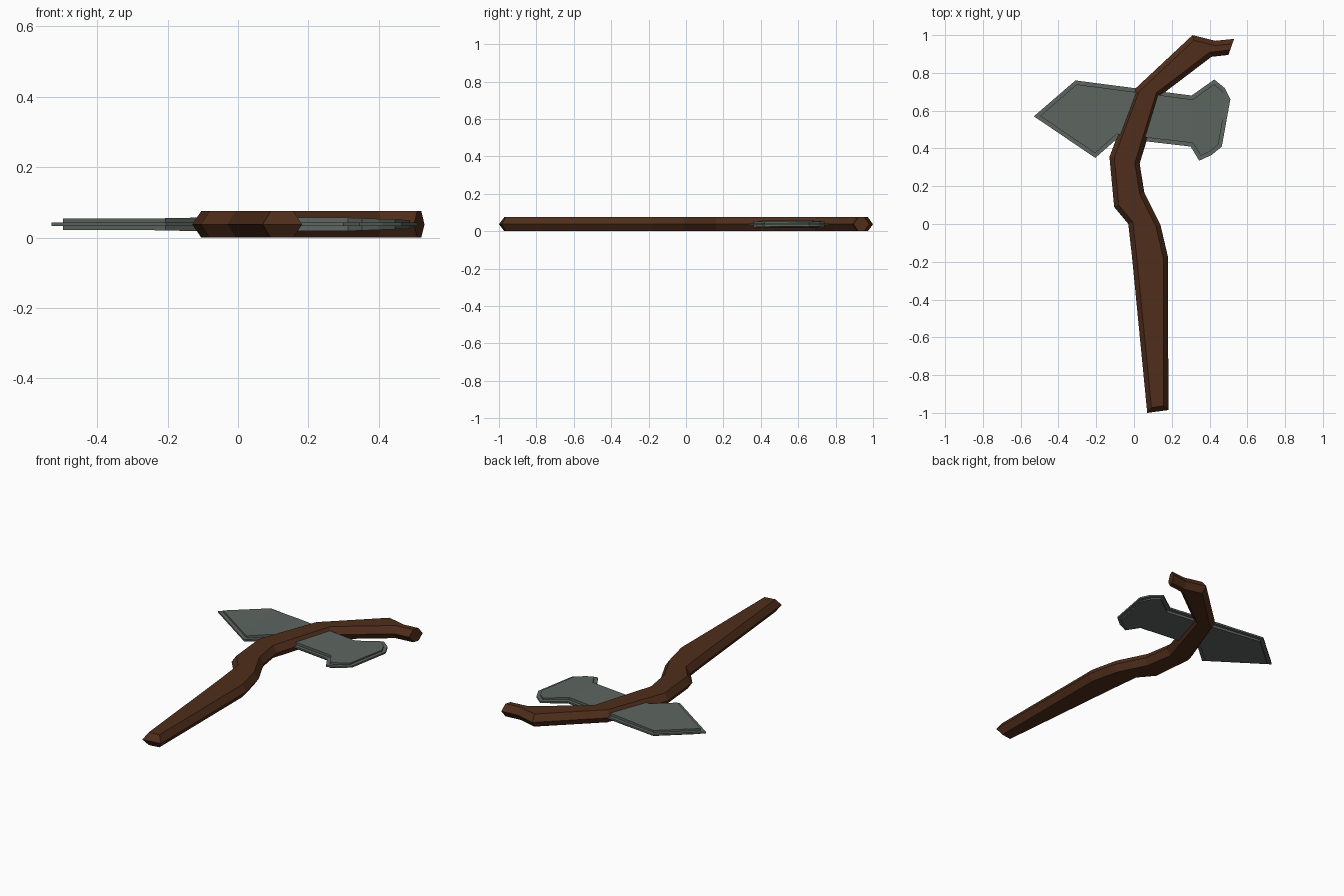
import bpy, bmesh
from mathutils import Vector

if "Cube" in bpy.data.objects:
    bpy.data.objects.remove(bpy.data.objects["Cube"])

MID = 0.0375  # height of the symmetry plane


def material(name, rgb):
    m = bpy.data.materials.new(name)
    m.diffuse_color = (*rgb, 1)
    m.use_nodes = True
    m.node_tree.nodes["Principled BSDF"].inputs["Base Color"].default_value = m.diffuse_color
    return m


def inset(pts, d, square_edges=()):
    """Mitred inward offset of a clockwise outline; listed edges stay put."""
    n = len(pts)
    out = []
    for i in range(n):
        a, b, c = (Vector(pts[(i + k) % n]) for k in (-1, 0, 1))
        e1, e2 = (b - a).normalized(), (c - b).normalized()
        n1, n2 = Vector((e1.y, -e1.x)), Vector((e2.y, -e2.x))
        d1 = 0 if (i - 1) % n in square_edges else d
        d2 = 0 if i in square_edges else d
        det = n1.x * n2.y - n1.y * n2.x
        out.append((b.x + (d1 * n2.y - d2 * n1.y) / det,
                    b.y + (n1.x * d2 - n2.x * d1) / det))
    return out


def solid(name, rings, mat, cuts=(), half=None):
    """Stack (outline, z) rings bottom to top, cap them, optionally vary thickness along x."""
    bm = bmesh.new()
    loops = [[bm.verts.new((x, y, z)) for x, y in pts] for pts, z in rings]
    n = len(loops[0])
    for lo, hi in zip(loops, loops[1:]):
        for i in range(n):
            j = (i + 1) % n
            bm.faces.new((lo[i], lo[j], hi[j], hi[i]))
    bm.faces.new(loops[0])
    bm.faces.new(loops[-1])
    for x in cuts:
        bmesh.ops.bisect_plane(bm, geom=bm.verts[:] + bm.edges[:] + bm.faces[:],
                               plane_co=(x, 0, 0), plane_no=(1, 0, 0))
    if half:
        for v in bm.verts:
            v.co.z = MID + half(v.co.x) * (1 if v.co.z > MID else -1)
    bmesh.ops.recalc_face_normals(bm, faces=bm.faces)
    bmesh.ops.triangulate(bm, faces=[f for f in bm.faces if len(f.verts) > 4])
    me = bpy.data.meshes.new(name)
    bm.to_mesh(me)
    bm.free()
    me.materials.append(mat)
    ob = bpy.data.objects.new(name, me)
    bpy.context.collection.objects.link(ob)
    return ob


wood = material("wood", (0.08, 0.027, 0.011))
stone = material("stone", (0.11, 0.13, 0.117))

# Crooked branch handle with six-sided section
handle = [(0.07, -1.0), (-0.01, -0.18), (-0.03, 0.0), (-0.105, 0.09),
          (-0.13, 0.355), (0.005, 0.715), (0.31, 1.0), (0.43, 0.97),
          (0.53, 0.98), (0.50, 0.895), (0.41, 0.885), (0.14, 0.68),
          (0.03, 0.32), (0.055, 0.165), (0.14, -0.005), (0.18, -0.175),
          (0.182, -0.985)]
top = inset(handle, 0.025, square_edges=(8,))
solid("handle", [(top, 0), (handle, MID), (top, 2 * MID)], wood)

# Double-ended blade: thin cutting rim around a thicker core
blade = [(-0.53, 0.57), (-0.31, 0.76), (0.305, 0.68), (0.425, 0.765),
         (0.48, 0.72), (0.51, 0.66), (0.465, 0.41), (0.41, 0.365),
         (0.345, 0.335), (0.30, 0.41), (-0.085, 0.455), (-0.205, 0.35)]
solid("blade_rim", [(blade, MID - 0.005), (blade, MID + 0.005)], stone)

profile = [(-0.6, 0.016), (-0.25, 0.0165), (-0.1, 0.0195), (0.3, 0.0195), (0.6, 0.008)]


def half_thickness(x):
    for (x0, h0), (x1, h1) in zip(profile, profile[1:]):
        if x <= x1:
            return h0 + (h1 - h0) * (x - x0) / (x1 - x0)
    return profile[-1][1]


core = inset(blade, 0.02)
solid("blade_core", [(core, MID - 0.02), (core, MID + 0.02)], stone,
      cuts=(-0.25, -0.1, 0.3), half=half_thickness)
